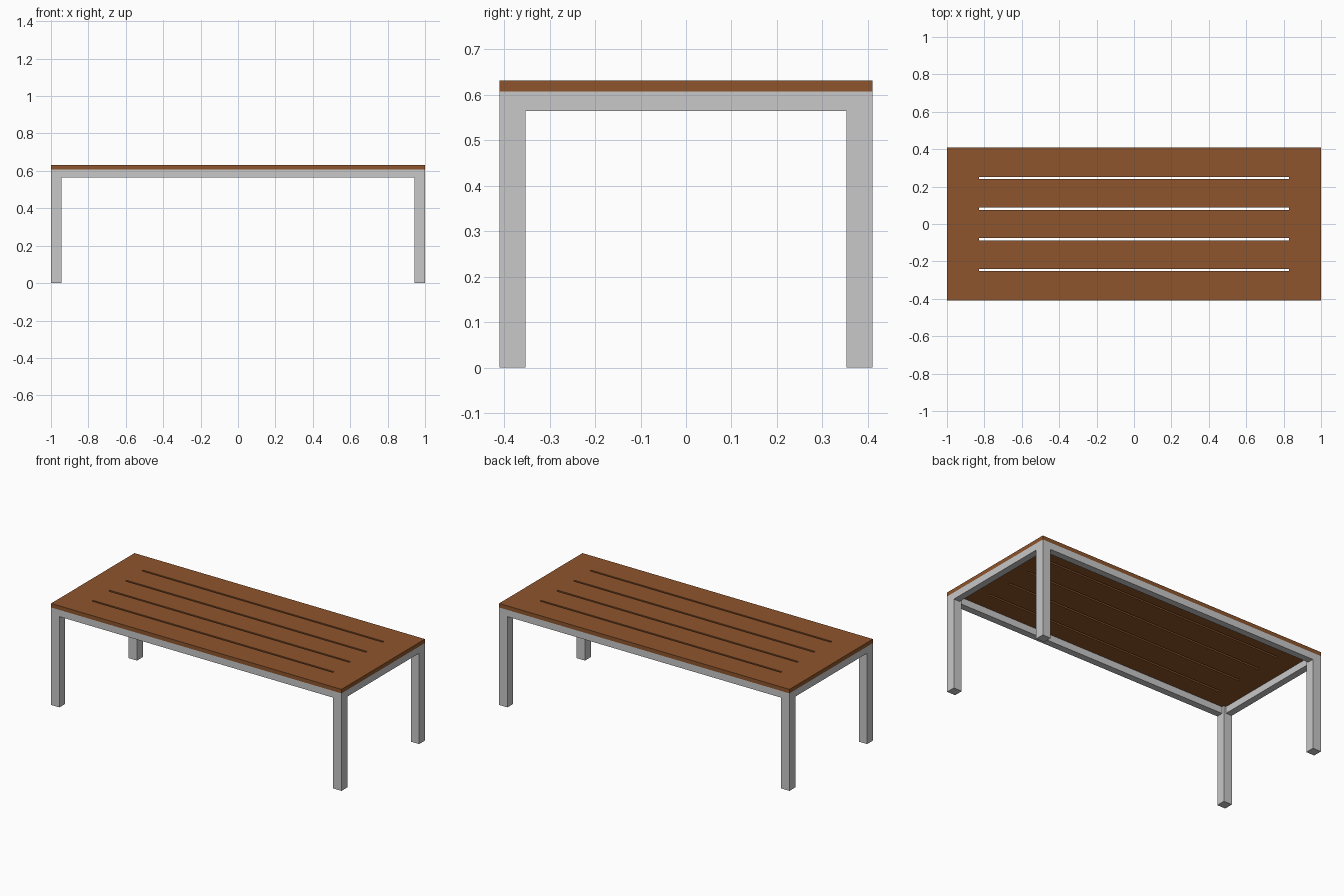
import bpy, bmesh

if "Cube" in bpy.data.objects:
    bpy.data.objects.remove(bpy.data.objects["Cube"])

def material(name, rgb):
    m = bpy.data.materials.new(name)
    m.diffuse_color = (*rgb, 1)
    m.use_nodes = True
    m.node_tree.nodes["Principled BSDF"].inputs["Base Color"].default_value = m.diffuse_color
    return m

wood = material("brown_wood", (0.27, 0.09, 0.025))
metal = material("light_grey_metal", (0.58, 0.58, 0.58))

L, W = 1.0, 0.41               # half length, half width
Z_RAIL, Z_TOP, Z_MAX = 0.565, 0.607, 0.632
LEG, RAIL = 0.057, 0.042

def finish(bm, name, mat):
    bmesh.ops.recalc_face_normals(bm, faces=bm.faces)
    me = bpy.data.meshes.new(name)
    bm.to_mesh(me)
    bm.free()
    me.materials.append(mat)
    ob = bpy.data.objects.new(name, me)
    bpy.context.collection.objects.link(ob)

def box(name, lo, hi, mat):
    bm = bmesh.new()
    bmesh.ops.create_cube(bm, size=1)
    for v in bm.verts:
        v.co = [(a + b) / 2 + c * (b - a) for a, b, c in zip(lo, hi, v.co)]
    finish(bm, name, mat)

# Table top: flat grid with four slot cells left open, extruded to a slab
slot = 0.006
xs = [-L, -0.83, 0.83, L]
ys = [-W]
for c in (-0.246, -0.082, 0.082, 0.246):
    ys += [c - slot, c + slot]
ys.append(W)
bm = bmesh.new()
grid = [[bm.verts.new((x, y, Z_TOP)) for y in ys] for x in xs]
for i in range(len(xs) - 1):
    for j in range(len(ys) - 1):
        if i == 1 and j % 2 == 1:
            continue
        bm.faces.new((grid[i][j], grid[i + 1][j], grid[i + 1][j + 1], grid[i][j + 1]))
geo = bmesh.ops.extrude_face_region(bm, geom=bm.faces[:], use_keep_orig=True)
for v in geo["geom"]:
    if isinstance(v, bmesh.types.BMVert):
        v.co.z = Z_MAX
finish(bm, "table_top", wood)

# Legs at the corners
for sx, nx in ((-1, "left"), (1, "right")):
    for sy, ny in ((-1, "front"), (1, "back")):
        x = sorted((sx * L, sx * (L - LEG)))
        y = sorted((sy * W, sy * (W - LEG)))
        box(f"{ny}_{nx}_leg", (x[0], y[0], 0), (x[1], y[1], Z_TOP), metal)

# Rails between the legs, flush with the outside
for s, nx, ny in ((-1, "left", "front"), (1, "right", "back")):
    y = sorted((s * W, s * (W - RAIL)))
    box(f"{ny}_rail", (-L + LEG, y[0], Z_RAIL), (L - LEG, y[1], Z_TOP), metal)
    x = sorted((s * L, s * (L - RAIL)))
    box(f"{nx}_rail", (x[0], -W + LEG, Z_RAIL), (x[1], W - LEG, Z_TOP), metal)
